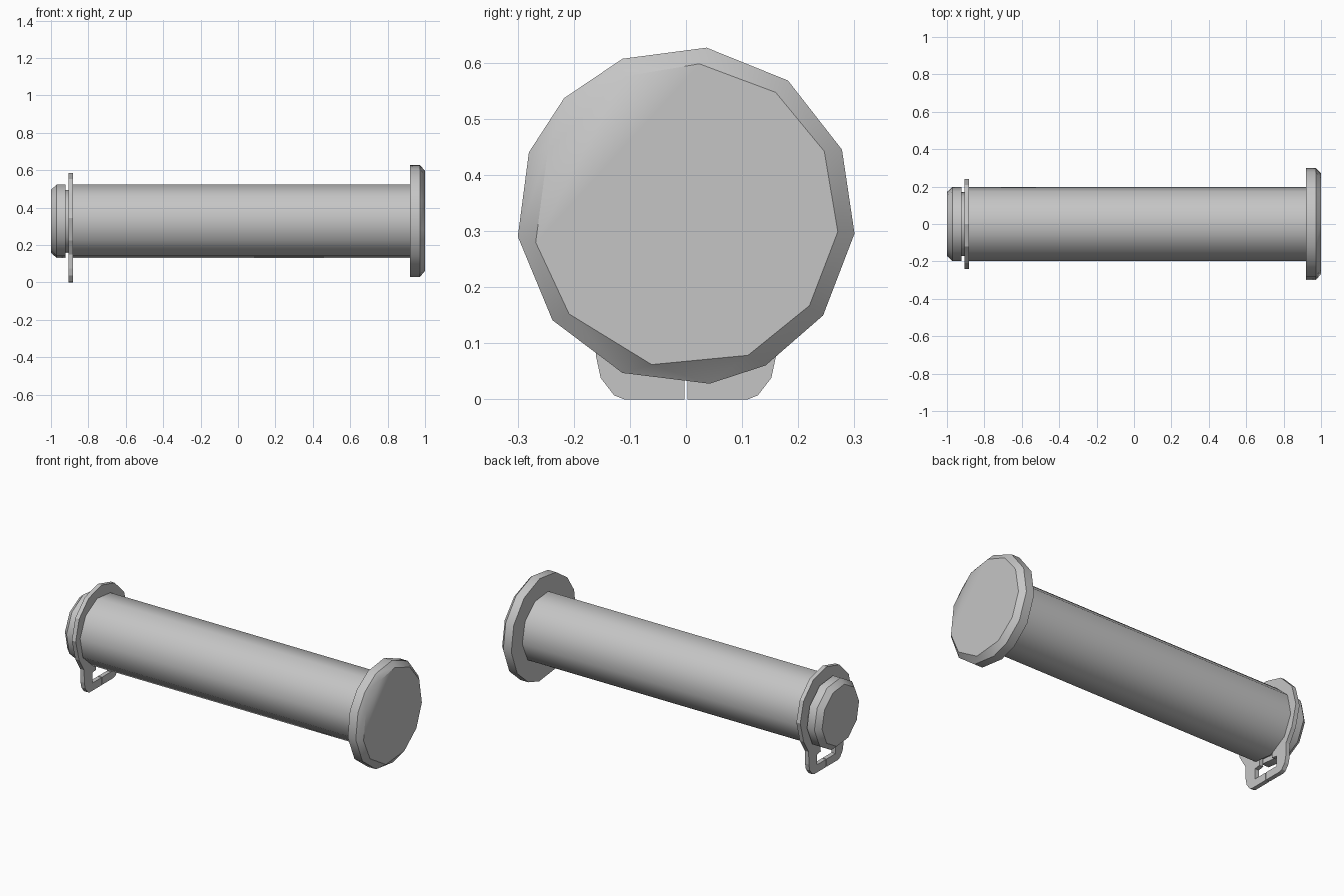
import bpy, bmesh
from math import radians, sin, cos

AXIS_Z = 0.327

if "Cube" in bpy.data.objects:
    bpy.data.objects.remove(bpy.data.objects["Cube"])

steel = bpy.data.materials.new("grey steel")
steel.use_nodes = True
colour = (0.56, 0.56, 0.56, 1)
steel.diffuse_color = colour
steel.node_tree.nodes["Principled BSDF"].inputs["Base Color"].default_value = colour


def finish(bm, name, smooth=None):
    bmesh.ops.recalc_face_normals(bm, faces=bm.faces)
    mesh = bpy.data.meshes.new(name)
    bm.to_mesh(mesh)
    bm.free()
    mesh.materials.append(steel)
    ob = bpy.data.objects.new(name, mesh)
    bpy.context.collection.objects.link(ob)
    if smooth:
        bpy.ops.object.select_all(action="DESELECT")
        bpy.context.view_layer.objects.active = ob
        ob.select_set(True)
        bpy.ops.object.shade_smooth_by_angle(angle=radians(smooth))
    return ob


def ring(bm, x, radius, angles):
    return [bm.verts.new((x, radius * cos(radians(a)), AXIS_Z + radius * sin(radians(a))))
            for a in angles]


# Shaft with a retaining groove and a chamfered tip
bm = bmesh.new()
sides = range(30, 390, 36)
profile = [(-1, 0.172), (-0.97, 0.2), (-0.922, 0.2), (-0.922, 0.172),
           (-0.882, 0.172), (-0.882, 0.2), (0.93, 0.2)]
rings = [ring(bm, x, r, sides) for x, r in profile]
for a, b in zip(rings, rings[1:]):
    for i in range(len(a)):
        j = (i + 1) % len(a)
        bm.faces.new((a[i], a[j], b[j], b[i]))
bm.faces.new(rings[0])
bm.faces.new(rings[-1])
finish(bm, "pin_shaft", 38)

# Head: slightly uneven faceted disc with a chamfered cap
bm = bmesh.new()
rim = (83, 53, 23, -6, -36, -62, -82, -112, -142, -173, 158, 136, 112)
cap = (85, 54, 25, -6, -36, -66, -103, -140, -170, 155, 114)
ring(bm, 0.92, 0.302, rim)
ring(bm, 0.972, 0.302, rim)
ring(bm, 1.0, 0.272, cap)
bmesh.ops.convex_hull(bm, input=bm.verts)
bmesh.ops.dissolve_limit(bm, angle_limit=radians(1), verts=bm.verts, edges=bm.edges)
finish(bm, "pin_head", 32)

# Snap ring: half outline, extruded and mirrored, with a slit at the bottom
bm = bmesh.new()
outline = [(0.003, 0), (0.11, 0), (0.128, 0.007), (0.152, 0.038), (0.16, 0.075), (0.162, 0.15)]
outline += [(0.24 * cos(radians(a)), 0.345 + 0.24 * sin(radians(a))) for a in range(-30, 91, 30)]
outline += [(0.172 * cos(radians(a)), AXIS_Z + 0.172 * sin(radians(a))) for a in range(90, -73, -27)]
outline += [(0.05, 0.11), (0.085, 0.105), (0.085, 0.045), (0.003, 0.045)]
face = bm.faces.new([bm.verts.new((-0.907, y, z)) for y, z in outline])
grown = bmesh.ops.extrude_face_region(bm, geom=[face])
moved = [v for v in grown["geom"] if isinstance(v, bmesh.types.BMVert)]
bmesh.ops.translate(bm, verts=moved, vec=(0.025, 0, 0))
# Leave the mirror plane at the top of the ring open
seam = [f for f in bm.faces if all(abs(v.co.y) < 0.001 for v in f.verts)]
bmesh.ops.delete(bm, geom=seam, context="FACES_ONLY")
clip = finish(bm, "snap_ring")
mirror = clip.modifiers.new("Mirror", "MIRROR")
mirror.use_axis = (False, True, False)
